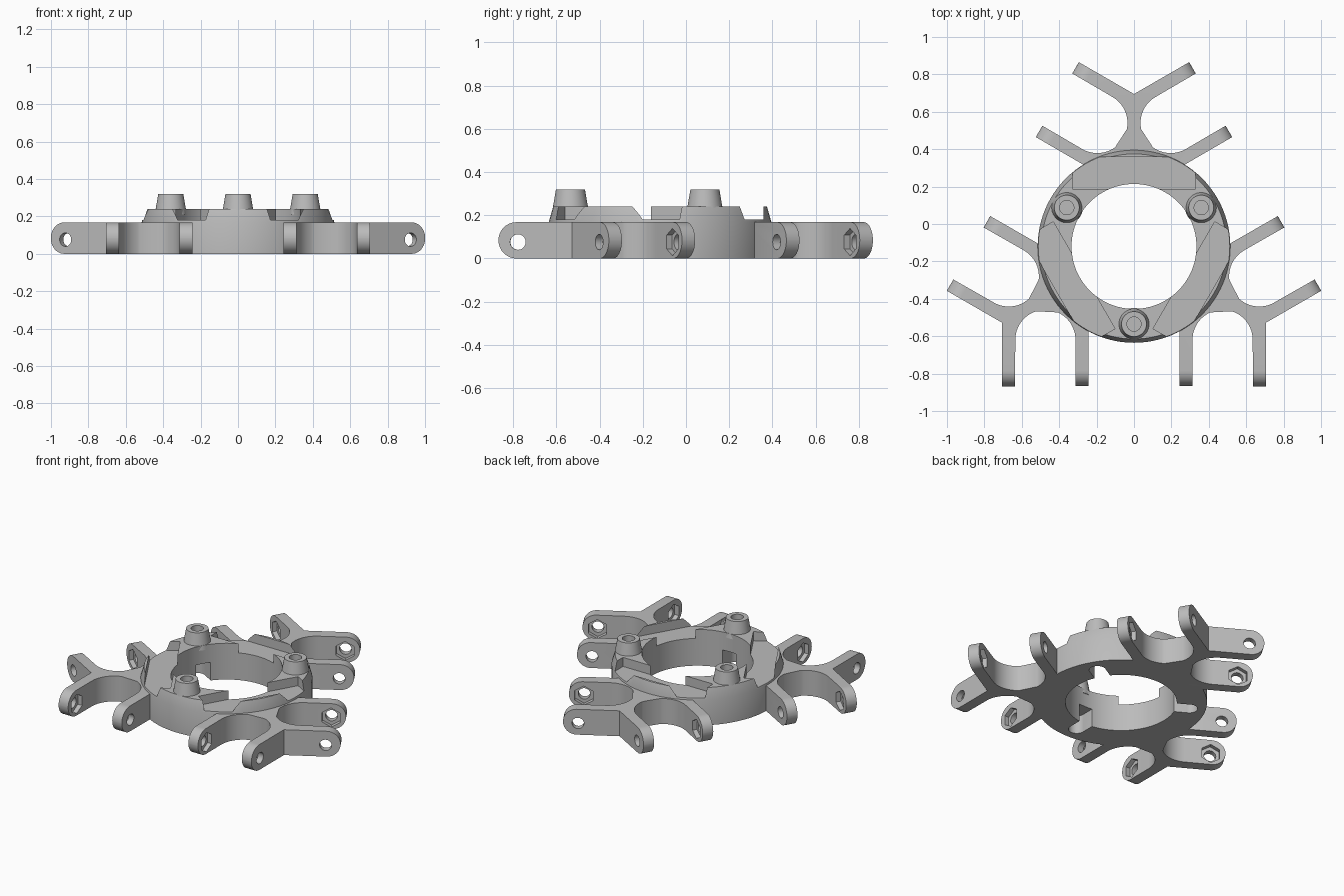
import bpy, bmesh
from math import cos, sin, radians, pi
from mathutils import Matrix, Vector

cube = bpy.data.objects.get("Cube")
if cube:
    bpy.data.objects.remove(cube, do_unlink=True)

CENTRE_Y = -0.12      # axis of the three-fold pattern
ARM_H = 0.168
PIN_Z = 0.076

grey = bpy.data.materials.new("plain_grey")
grey.use_nodes = True
grey.diffuse_color = (0.5, 0.5, 0.5, 1)
grey.node_tree.nodes["Principled BSDF"].inputs["Base Color"].default_value = (0.5, 0.5, 0.5, 1)


def make(name, bm):
    bmesh.ops.recalc_face_normals(bm, faces=bm.faces)
    mesh = bpy.data.meshes.new(name)
    bm.to_mesh(mesh)
    bm.free()
    mesh.materials.append(grey)
    obj = bpy.data.objects.new(name, mesh)
    bpy.context.collection.objects.link(obj)
    return obj


def cylinder(bm, matrix, r1, r2, depth, sides=32):
    bmesh.ops.create_cone(bm, cap_ends=True, segments=sides, radius1=r1,
                          radius2=r2, depth=depth, matrix=matrix)


def box(bm, matrix, size):
    bmesh.ops.create_cube(bm, size=1, matrix=matrix @ Matrix.Diagonal((*size, 1)))


def activate(obj):
    bpy.ops.object.select_all(action='DESELECT')
    obj.select_set(True)
    bpy.context.view_layer.objects.active = obj


def cut(target, bm):
    cutter = make("cutter", bm)
    cutter.hide_render = True
    mod = target.modifiers.new("cut", 'BOOLEAN')
    mod.operation, mod.solver, mod.object = 'DIFFERENCE', 'EXACT', cutter
    activate(target)
    bpy.ops.object.modifier_apply(modifier=mod.name)
    bpy.data.objects.remove(cutter, do_unlink=True)


def finish(obj):
    activate(obj)
    bpy.ops.object.shade_smooth_by_angle(angle=radians(30))


def turn(k):
    return Matrix.Rotation(k * 2 * pi / 3, 4, 'Z')


def move(x, y, z):
    return Matrix.Translation((x, y, z))


PLACE = move(0, CENTRE_Y, 0)

# Central ring: a lathed section with a drafted upper band
section = [(0.334, 0), (0.515, 0), (0.515, 0.17), (0.495, 0.24), (0.334, 0.24)]
SIDES = 96
bm = bmesh.new()
loops = [[bm.verts.new((r * cos(2 * pi * i / SIDES), r * sin(2 * pi * i / SIDES), z))
          for r, z in section] for i in range(SIDES)]
for i, a in enumerate(loops):
    b = loops[(i + 1) % SIDES]
    for j in range(len(section)):
        k = (j + 1) % len(section)
        bm.faces.new((a[j], b[j], b[k], a[k]))
ring = make("ring", bm)

# Straight slots in the top of the ring, leaving thin outer lips
bm = bmesh.new()
for k in range(3):
    box(bm, turn(k) @ move(0, 0.393, 0.28), (0.66, 0.17, 0.2))
cut(ring, bm)

# Rounded notches under each boss, open to the central hole
for k in range(3):
    bm = bmesh.new()
    cylinder(bm, turn(k) @ move(0, -0.415, 0.01), 0.05, 0.05, 0.22)
    cut(ring, bm)
    bm = bmesh.new()
    box(bm, turn(k) @ move(0, -0.35, 0.01), (0.099, 0.13, 0.22))
    cut(ring, bm)
ring.matrix_world = PLACE
finish(ring)

# Tapered bosses with blind holes
for k, side in enumerate(("front", "left", "right")):
    bm = bmesh.new()
    cylinder(bm, move(0, -0.415, 0.265), 0.086, 0.067, 0.11, 40)
    boss = make(side + "_boss", bm)
    bm = bmesh.new()
    cylinder(bm, move(0, -0.415, 0.32), 0.038, 0.038, 0.12)
    cut(boss, bm)
    boss.matrix_world = PLACE @ turn(k)
    finish(boss)

# Half outline of one hinge bracket, measured from the pattern axis
along = Vector((cos(radians(30)), 0.5))
across = Vector((-0.5, cos(radians(30))))
HALF = 0.035
outer_tip = Vector((0.3125, 0.955))
inner_tip = Vector((0.5075, 0.615))
arc_c, arc_r = Vector((0.196, 0.66)), 0.161
half = [Vector((0.2, 0.396)), inner_tip - across * HALF, inner_tip + across * HALF]
for deg in range(300, 119, -6):
    if not 192 < deg < 230:     # straight gusset beside the stem
        half.append(arc_c + arc_r * Vector((cos(radians(deg)), sin(radians(deg)))))
half += [outer_tip - across * HALF, outer_tip + across * HALF]
outline = ([Vector((0, 0.37))] + half + [Vector((0, 0.815))]
           + [Vector((-p.x, p.y)) for p in reversed(half)])


def pin_frame(point, axis):
    # local z runs along the pin, local y points up
    z, y = Vector((axis.x, axis.y, 0)), Vector((0, 0, 1))
    frame = Matrix((y.cross(z), y, z)).transposed().to_4x4()
    return move(point.x, point.y, PIN_Z) @ frame


def bracket(name, k):
    bm = bmesh.new()
    base = bm.faces.new([bm.verts.new((p.x, p.y, 0)) for p in outline])
    top = bmesh.ops.extrude_face_region(bm, geom=[base])["geom"]
    bmesh.ops.translate(bm, vec=(0, 0, ARM_H),
                        verts=[v for v in top if isinstance(v, bmesh.types.BMVert)])
    bmesh.ops.recalc_face_normals(bm, faces=bm.faces)
    # Round the arm ends
    tips = []
    for e in bm.edges:
        mid = (e.verts[0].co + e.verts[1].co) / 2
        flat = abs(e.verts[0].co.z - e.verts[1].co.z) < 0.001
        spot = Vector((abs(mid.x), mid.y))
        if flat and min((spot - t).length for t in (outer_tip, inner_tip)) < 0.005:
            tips.append(e)
    bmesh.ops.bevel(bm, geom=tips, offset=ARM_H / 2 - 0.001, segments=10,
                    profile=0.5, affect='EDGES')
    obj = make(name, bm)
    # Pin holes and hexagonal nut sockets facing the gap between the arms
    holes, sockets = bmesh.new(), bmesh.new()
    for s in (1, -1):
        for tip, gap in ((outer_tip, -1), (inner_tip, 1)):
            pin = tip - along * 0.09
            seat = pin + across * HALF * gap
            axis = Vector((across.x * s, across.y))
            cylinder(holes, pin_frame(Vector((pin.x * s, pin.y)), axis), 0.036, 0.036, 0.15)
            cylinder(sockets, pin_frame(Vector((seat.x * s, seat.y)), axis),
                     0.063, 0.063, 0.06, 6)
    cut(obj, holes)
    cut(obj, sockets)
    obj.matrix_world = PLACE @ turn(k)
    finish(obj)


for k, side in enumerate(("back", "right", "left")):
    bracket(side + "_hinge_bracket", k)
